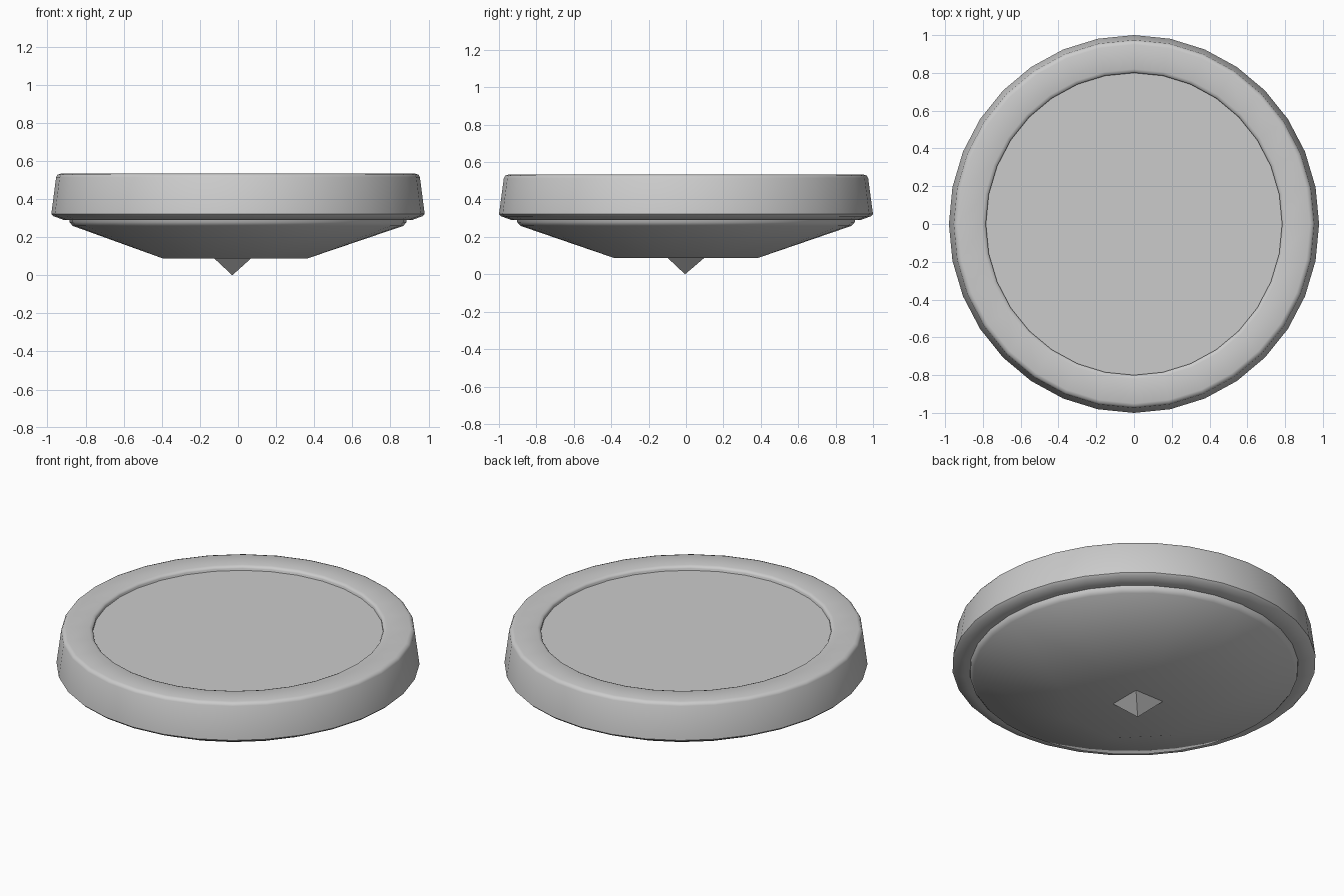
import bpy, bmesh, math

if "Cube" in bpy.data.objects:
    bpy.data.objects.remove(bpy.data.objects["Cube"])

grey = bpy.data.materials.new("light_grey")
grey.diffuse_color = (0.6, 0.6, 0.6, 1)
grey.use_nodes = True
grey.node_tree.nodes["Principled BSDF"].inputs["Base Color"].default_value = grey.diffuse_color
SIDES = 32
X_SCALE = 0.98  # the disc is very slightly oval


def ring(bm, r, z, n=SIDES, turn=0.0, cx=0.0):
    step = 2 * math.pi / n
    return [bm.verts.new((X_SCALE * r * math.cos(turn + i * step) + cx,
                          r * math.sin(turn + i * step), z)) for i in range(n)]


def lathe(bm, profile):
    rings = [ring(bm, r, z) for r, z in profile]
    for a, b in zip(rings, rings[1:]):
        for i in range(SIDES):
            j = (i + 1) % SIDES
            bm.faces.new((a[i], a[j], b[j], b[i]))
    return rings


def finish(name, bm, angle=35):
    bmesh.ops.recalc_face_normals(bm, faces=bm.faces)
    mesh = bpy.data.meshes.new(name)
    bm.to_mesh(mesh)
    bm.free()
    mesh.materials.append(grey)
    mesh.shade_smooth()
    mesh.set_sharp_from_angle(angle=math.radians(angle))
    obj = bpy.data.objects.new(name, mesh)
    bpy.context.collection.objects.link(obj)
    return obj


# Outer rim: closed ring with softened edges and a slightly flared wall
bm = bmesh.new()
rings = lathe(bm, [(0.80, 0.30), (0.80, 0.520), (0.806, 0.528), (0.82, 0.533),
                   (0.950, 0.533), (0.966, 0.528), (0.974, 0.515),
                   (0.998, 0.335), (1.0, 0.322), (0.988, 0.310),
                   (0.935, 0.291), (0.89, 0.297)])
for i in range(SIDES):
    j = (i + 1) % SIDES
    bm.faces.new((rings[-1][i], rings[-1][j], rings[0][j], rings[0][i]))
finish("outer_rim", bm, 50)

# Recessed top plate
bm = bmesh.new()
rings = lathe(bm, [(0.802, 0.47), (0.802, 0.508)])
bm.faces.new(rings[0])
bm.faces.new(rings[1])
finish("top_plate", bm)

# Lower body: round collar tapering to an eight-sided flat bottom
bm = bmesh.new()
rings = lathe(bm, [(0.905, 0.302), (0.902, 0.278), (0.885, 0.259)])
bm.faces.new(rings[0])
big = rings[-1]
small = ring(bm, 0.415, 0.087, 8, math.radians(22.5), -0.015)
for j in range(8):
    for i in range(4 * j, 4 * j + 4):
        bm.faces.new((big[i], big[(i + 1) % SIDES], small[j]))
    bm.faces.new((big[4 * j], small[j], small[j - 1]))
bm.faces.new(small)
finish("lower_body", bm, 35)

# Four-sided point underneath
bm = bmesh.new()
base = ring(bm, 0.142, 0.09, 4, math.radians(45), -0.028)
tip = bm.verts.new((-0.03, -0.005, 0.0))
for i in range(4):
    bm.faces.new((base[i], base[(i + 1) % 4], tip))
bm.faces.new(base)
finish("bottom_point", bm, 35)
